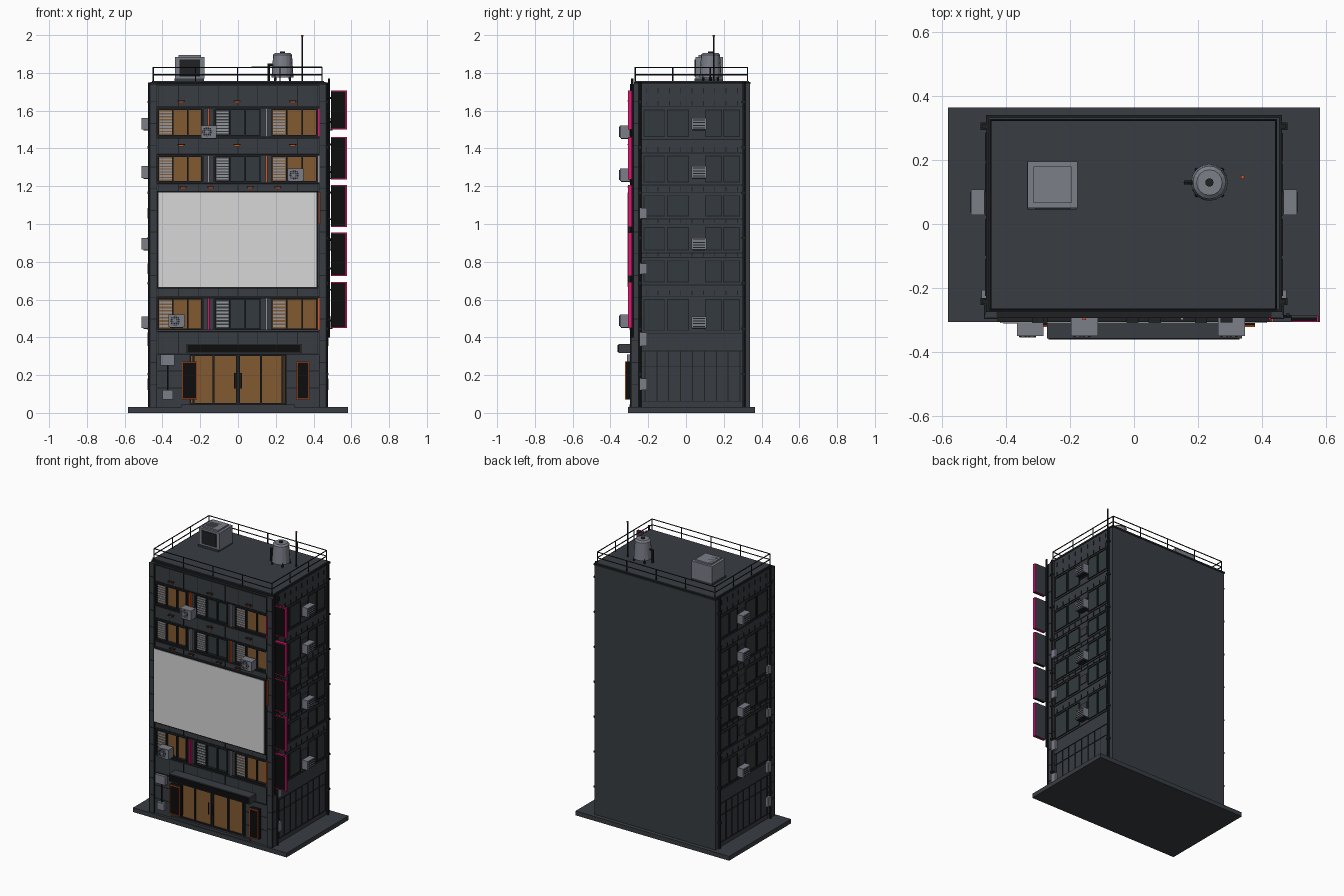
import bpy, bmesh, math
from mathutils import Matrix, Vector

cube = bpy.data.objects.get("Cube")
if cube:
    bpy.data.objects.remove(cube, do_unlink=True)

COLOURS = {
    "charcoal wall": (0.040, 0.046, 0.055), "dark trim": (0.013, 0.015, 0.017),
    "black panel": (0.004, 0.004, 0.004), "pale screen": (0.68, 0.68, 0.68),
    "amber glass": (0.22, 0.10, 0.030), "slate glass": (0.032, 0.042, 0.047),
    "grey metal": (0.20, 0.21, 0.25), "pink neon": (0.78, 0.006, 0.16),
    "orange neon": (0.75, 0.09, 0.012), "light slats": (0.30, 0.30, 0.32)}
MATS = {}
for name, rgb in COLOURS.items():
    m = bpy.data.materials.new(name)
    m.use_nodes = True
    m.diffuse_color = (*rgb, 1)
    m.node_tree.nodes["Principled BSDF"].inputs["Base Color"].default_value = (*rgb, 1)
    MATS[name] = m

WALL, TRIM, BLACK, SCREEN, AMBER, SLATE, METAL, PINK, ORANGE, SLAT = COLOURS
parts = {}


def mesh_for(part, mat):
    return parts.setdefault((part, mat), bmesh.new())


def box(part, mat, x0, x1, y0, y1, z0, z1):
    size = (abs(x1 - x0), abs(y1 - y0), abs(z1 - z0))
    mid = Vector((x0 + x1, y0 + y1, z0 + z1)) / 2
    bmesh.ops.create_cube(mesh_for(part, mat), size=1,
                          matrix=Matrix.Translation(mid) @ Matrix.Diagonal((*size, 1)))


def cyl(part, mat, a, b, r, r2=None, sides=8):
    a, b = Vector(a), Vector(b)
    turn = (b - a).to_track_quat("Z", "Y").to_matrix().to_4x4()
    bmesh.ops.create_cone(mesh_for(part, mat), cap_ends=True, segments=sides, radius1=r,
                          radius2=r if r2 is None else r2, depth=(b - a).length,
                          matrix=Matrix.Translation((a + b) / 2) @ turn)


def frame(part, mat, x0, x1, y0, y1, z0, z1, t):
    # rectangular border facing the front
    box(part, mat, x0, x1, y0, y1, z1 - t, z1)
    box(part, mat, x0, x1, y0, y1, z0, z0 + t)
    box(part, mat, x0, x0 + t, y0, y1, z0 + t, z1 - t)
    box(part, mat, x1 - t, x1, y0, y1, z0 + t, z1 - t)


def side_frame(part, mat, x0, x1, y0, y1, z0, z1, t):
    # rectangular border facing sideways
    for z in (z0, z1 - t):
        box(part, mat, x0, x1, y0, y1, z, z + t)
    for y in (y0, y1 - t):
        box(part, mat, x0, x1, y, y + t, z0 + t, z1 - t)


# Base and main block
box("base_slab", WALL, -.583, .583, -.306, .365, 0, .03)
box("main_block", WALL, -.46, .46, -.262, .338, .03, 1.75)
box("roof_edge", TRIM, -.463, .463, -.275, .341, 1.74, 1.752)
box("roof_deck", WALL, -.455, .455, -.267, .333, 1.75, 1.757)

# Front wall bands between the window rows
BANDS = ((.31, .43), (.615, .67), (.67, 1.17), (1.17, 1.212), (1.37, 1.455), (1.62, 1.735))
for z0, z1 in BANDS:
    box("front_bands", WALL, -.455, .455, -.29, -.26, z0, z1)
    for z in (z0, z1):
        box("front_ledges", TRIM, -.46, .46, -.294, -.26, z - .004, z + .004)
    for i in range(9):
        x = -.42 + i * .105
        box("front_seams", TRIM, x - .002, x + .002, -.292, -.28, z0, z1)
for s in (-1, 1):
    box("corner_columns", WALL, s * .43, s * .467, -.295, -.235, .03, 1.74)
    box("corner_edges", TRIM, s * .462, s * .469, -.297, -.285, .03, 1.74)
    box("corner_edges", TRIM, s * .428, s * .432, -.297, -.285, .03, 1.74)
    for i in range(14):
        z = .15 + i * .115
        box("corner_joints", TRIM, s * .43, s * .469, -.297, -.234, z, z + .004)


# Front windows
def window(x0, x1, z0, z1, glass):
    box("window_glass", glass, x0, x1, -.272, -.26, z0, z1)
    frame("window_frames", TRIM, x0, x1, -.29, -.262, z0, z1, .008)
    for k in (1, 2):
        x = x0 + (x1 - x0) * k / 3
        box("window_bars", TRIM, x - .004, x + .004, -.285, -.262, z0, z1)
    for k in range(8):
        z = z0 + .015 + k * (z1 - z0 - .025) / 8
        box("window_blinds", SLAT, x0 + .01, x0 + .075, -.278, -.272, z, z + .009)


for row, (z0, z1) in enumerate(((.44, .608), (1.22, 1.362), (1.463, 1.612))):
    for x0, x1, glass in ((-.425, -.187, AMBER), (-.125, .122, SLATE), (.175, .422, AMBER)):
        window(x0, x1, z0, z1, glass)
    for x in (-.156, .149):
        box("window_piers", WALL, x - .026, x + .026, -.285, -.26, z0, z1)
    lights = ((PINK, SLAT, ORANGE), (SLAT, ORANGE, SLAT), (ORANGE, SLAT, PINK))[row]
    for x, mat in zip((-.156, .15, .426), lights):
        box("neon_strips", mat, x - .005, x + .005, -.3, -.285, z0, z1)

# Small wall lamps
for z, xs in ((1.645, (-.3, -.005, .29)), (1.415, (-.3, -.005, .29)),
              (1.19, (-.29, -.145, .065, .21))):
    for x in xs:
        box("wall_lamps", ORANGE, x - .015, x + .015, -.304, -.29, z - .004, z + .004)
        box("lamp_hoods", TRIM, x - .019, x + .019, -.309, -.29, z + .004, z + .009)

# Large screen
box("big_screen", SCREEN, -.42, .416, -.31, -.285, .667, 1.167)
frame("screen_border", TRIM, -.428, .424, -.307, -.285, .659, 1.175, .008)
box("screen_side_light", ORANGE, .43, .437, -.306, -.29, 1.0, 1.17)

# Entrance
box("door_glass", AMBER, -.25, .245, -.275, -.26, .05, .3)
frame("door_frame", TRIM, -.258, .253, -.285, -.26, .045, .31, .008)
for x in (-.235, -.13, -.006, .006, .122, .235):
    box("door_bars", TRIM, x - .005, x + .005, -.284, -.262, .05, .305)
for x in (-.018, .018):
    cyl("door_handles", TRIM, (x, -.293, .13), (x, -.293, .21), .004)
for s in (-1, 1):
    box("entrance_piers", WALL, s * .258, s * .43, -.288, -.26, .03, .31)
    for z in (.13, .22):
        box("pier_seams", TRIM, s * .258, s * .43, -.29, -.28, z, z + .004)
box("door_step", WALL, -.3, .3, -.3, -.26, .03, .045)
box("canopy", WALL, -.272, .338, -.358, -.28, .316, .366)
box("canopy_panel", BLACK, -.268, .33, -.362, -.357, .322, .36)
for x0, x1 in ((-.296, -.218), (.31, .378)):
    box("door_signs", BLACK, x0, x1, -.318, -.285, .07, .272)
    frame("door_sign_borders", ORANGE, x0, x1, -.322, -.315, .07, .272, .005)
box("meter_boxes", METAL, -.41, -.335, -.312, -.285, .25, .31)
box("meter_boxes", METAL, -.4, -.345, -.308, -.285, .07, .12)
cyl("meter_pipe", TRIM, (-.372, -.295, .12), (-.372, -.295, .25), .005)

# Front cooling units with round fan grilles
for x, z in ((-.325, .488), (.305, 1.26), (-.155, 1.488)):
    box("front_coolers", METAL, x - .042, x + .042, -.35, -.295, z - .033, z + .033)
    box("cooler_brackets", TRIM, x - .035, x + .035, -.345, -.26, z - .038, z - .033)
    cyl("cooler_fans", TRIM, (x - .008, -.349, z), (x - .008, -.353, z), .027, sides=16)
    cyl("cooler_hubs", METAL, (x - .008, -.349, z), (x - .008, -.356, z), .009, sides=12)
    for k in range(-2, 3):
        box("cooler_grilles", METAL, x - .034, x + .018, -.355, -.352, z + k * .011 - .0015, z + k * .011 + .0015)
        box("cooler_grilles", METAL, x + k * .011 - .0095, x + k * .011 - .0065, -.355, -.352, z - .027, z + .027)

# Stacked signs on the left corner
for z0, z1 in ((.45, .692), (.725, .955), (.985, 1.207), (1.235, 1.46), (1.5, 1.707)):
    box("hanging_signs", BLACK, .492, .573, -.304, -.292, z0, z1)
    box("hanging_sign_backs", WALL, .492, .573, -.292, -.285, z0, z1)
    box("hanging_sign_lights", PINK, .57, .577, -.306, -.288, z0, z1)
    for z in (z0, z1 - .005):
        box("hanging_sign_lights", PINK, .492, .572, -.306, -.288, z, z + .005)
    for z in (z0 + .04, z1 - .04):
        cyl("sign_brackets", TRIM, (.46, -.29, z), (.5, -.29, z), .005)
cyl("sign_pole", TRIM, (.482, -.285, .4), (.482, -.285, 1.77), .006)

# Side walls
ROWS = ((.435, .603), (.69, .808), (.86, .985), (1.04, 1.152), (1.22, 1.362), (1.46, 1.607))
for s in (-1, 1):
    for z0, z1 in ROWS:
        for y0, y1 in ((-.225, -.11), (-.1, .015), (.1, .19), (.195, .285)):
            box("side_window_glass", SLATE, s * .455, s * .462, y0, y1, z0, z1)
            side_frame("side_window_frames", TRIM, s * .455, s * .466, y0, y1, z0, z1, .005)
        box("side_center_panels", WALL, s * .455, s * .466, .025, .09, z0 + .03, z1 - .03)
        for z in (z0 - .015, z1 + .012):
            box("side_ledges", TRIM, s * .455, s * .464, -.235, .3, z, z + .004)
        for i in range(9):
            y = -.21 + i * .06
            box("side_battens", TRIM, s * .455, s * .464, y, y + .004, z1 + .02, z1 + .045)
    # ground floor cladding
    for i in range(9):
        y = -.22 + i * .063
        box("side_cladding_seams", TRIM, s * .455, s * .464, y, y + .005, .06, .325)
    for z in (.06, .245, .325):
        box("side_cladding_seams", TRIM, s * .455, s * .464, -.235, .3, z, z + .004)
    for i in range(9):
        y = -.21 + i * .06
        box("side_battens", TRIM, s * .455, s * .464, y, y + .004, 1.69, 1.72)
    # drain pipes
    for y in (-.243, .306):
        cyl("drain_pipes", TRIM, (s * .469, y, .03), (s * .469, y, 1.75), .008)
        for k in range(7):
            z = .2 + k * .24
            box("pipe_clamps", TRIM, s * .455, s * .48, y - .011, y + .011, z, z + .012)
    for z0, z1 in ((.12, .183), (.355, .425), (.735, .79), (1.03, 1.085)):
        box("junction_boxes", METAL, s * .455, s * .478, -.243, -.207, z0, z1)
    # side cooling units
    for z in (.48, .896, 1.275, 1.53):
        box("side_coolers", METAL, s * .468, s * .51, .028, .108, z - .031, z + .031)
        box("side_cooler_mounts", TRIM, s * .455, s * .5, .035, .1, z - .036, z - .031)
        for k in range(-1, 3):
            zz = z + k * .014 - .01
            box("side_cooler_slots", TRIM, s * .508, s * .512, .036, .1, zz, zz + .005)

# Roof railing
X0, X1, Y0, Y1 = -.449, .445, -.268, .326
for z in (1.79, 1.829):
    for y in (Y0, Y1):
        cyl("railing", TRIM, (X0, y, z), (X1, y, z), .0035, sides=6)
    for x in (X0, X1):
        cyl("railing", TRIM, (x, Y0, z), (x, Y1, z), .0035, sides=6)
for i in range(5):
    x = X0 + (X1 - X0) * i / 4
    for y in (Y0, Y1):
        cyl("railing", TRIM, (x, y, 1.75), (x, y, 1.83), .0035, sides=6)
for i in range(1, 3):
    y = Y0 + (Y1 - Y0) * i / 3
    for x in (X0, X1):
        cyl("railing", TRIM, (x, y, 1.75), (x, y, 1.83), .0035, sides=6)

# Rooftop cooling unit
box("roof_unit_foot", WALL, -.335, -.18, .045, .195, 1.755, 1.77)
box("roof_unit", METAL, -.333, -.177, .05, .195, 1.77, 1.885)
box("roof_unit_vent", TRIM, -.31, -.2, .045, .05, 1.782, 1.872)
frame("roof_unit_cap", METAL, -.315, -.195, .065, .18, 1.885, 1.888, .01)
box("roof_unit_fan", WALL, -.306, -.205, .075, .17, 1.885, 1.895)

# Water tank on legs
TX, TY = .236, .13
for sx in (-1, 1):
    for sy in (-1, 1):
        cyl("tank_legs", TRIM, (TX + sx * .04, TY + sy * .04, 1.755), (TX + sx * .036, TY + sy * .036, 1.79), .006)
cyl("water_tank", METAL, (TX, TY, 1.775), (TX, TY, 1.895), .058, .05, 16)
cyl("tank_lid", METAL, (TX, TY, 1.895), (TX, TY, 1.905), .052, .04, 16)
cyl("tank_hatch", TRIM, (TX, TY, 1.903), (TX, TY, 1.912), .013, sides=12)
cyl("tank_pipe", TRIM, (.162, TY, 1.755), (.162, TY, 1.845), .007)
cyl("tank_pipe", TRIM, (.156, TY, 1.843), (.19, TY, 1.843), .006)

# Antenna
cyl("antenna", TRIM, (.34, .147, 1.755), (.34, .147, 1.994), .0045)
cyl("antenna_tip", ORANGE, (.34, .147, 1.992), (.34, .147, 2.0), .006)

# Turn the collected parts into objects
used = [part for part, mat in parts]
for (part, mat), bm in parts.items():
    name = part if used.count(part) == 1 else part + "_" + mat.split()[0]
    mesh = bpy.data.meshes.new(name)
    bm.to_mesh(mesh)
    bm.free()
    mesh.materials.append(MATS[mat])
    bpy.context.collection.objects.link(bpy.data.objects.new(name, mesh))
